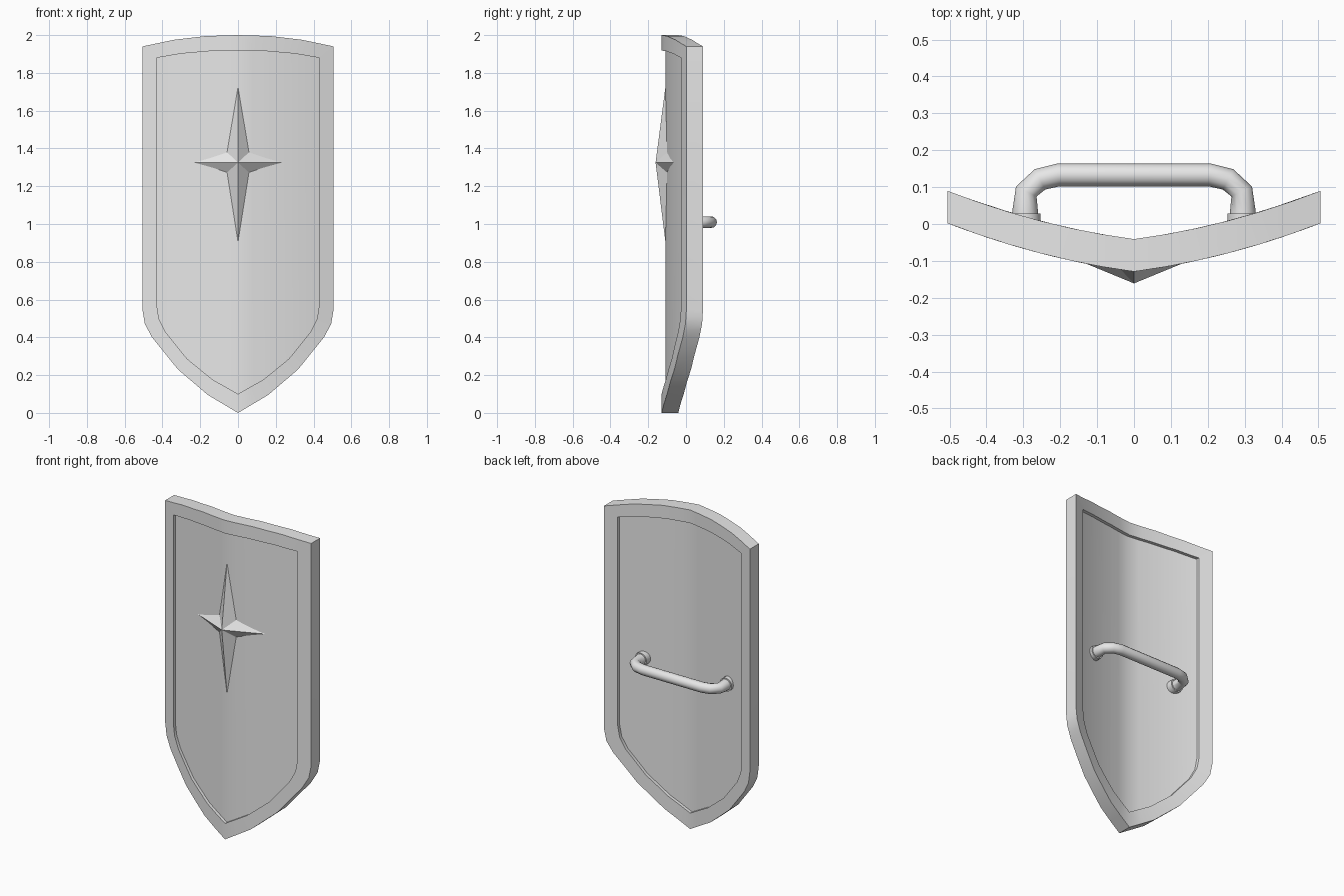
import bpy
import bmesh
import math

cube = bpy.data.objects.get("Cube")
if cube:
    bpy.data.objects.remove(cube, do_unlink=True)

steel = bpy.data.materials.new("plain_grey")
steel.use_nodes = True
GREY = (0.8, 0.8, 0.8, 1)
steel.diffuse_color = GREY
steel.node_tree.nodes["Principled BSDF"].inputs["Base Color"].default_value = GREY

THICK, RECESS = 0.088, 0.02


def front_y(x):
    """Front of the curved shield, with a soft crease down the middle."""
    return -0.129 + 0.131 * abs(x) + 0.253 * x * x


def finish(obj, smooth=True):
    if not obj.data.materials:
        obj.data.materials.append(steel)
    bpy.ops.object.select_all(action='DESELECT')
    obj.select_set(True)
    bpy.context.view_layer.objects.active = obj
    if smooth:
        bpy.ops.object.shade_smooth_by_angle(angle=math.radians(30))


def mesh_object(name, bm, smooth=True):
    bmesh.ops.recalc_face_normals(bm, faces=bm.faces[:])
    mesh = bpy.data.meshes.new(name)
    bm.to_mesh(mesh)
    bm.free()
    obj = bpy.data.objects.new(name, mesh)
    bpy.context.collection.objects.link(obj)
    finish(obj, smooth)
    return obj


def skin(name, sections, closed):
    """Join a row of equal cross-sections into one solid."""
    bm = bmesh.new()
    rings = [[bm.verts.new(p) for p in s] for s in sections]
    n = len(rings[0])
    pairs = list(zip(rings, rings[1:]))
    if closed:
        pairs.append((rings[-1], rings[0]))
    else:
        bm.faces.new(rings[0])
        bm.faces.new(rings[-1])
    for a, b in pairs:
        for i in range(n):
            j = (i + 1) % n
            bm.faces.new((a[i], a[j], b[j], b[i]))
    return mesh_object(name, bm)


def refine(points, steps=2):
    out = []
    for (x0, z0), (x1, z1) in zip(points, points[1:]):
        out += [(x0 + (x1 - x0) * k / steps, z0 + (z1 - z0) * k / steps)
                for k in range(steps)]
    return out + [points[-1]]


def height_at(x, points):
    for (x0, z0), (x1, z1) in zip(points, points[1:]):
        if x0 <= x <= x1:
            return z0 + (z1 - z0) * (x - x0) / (x1 - x0)
    return points[-1][1]


def mirrored(points):
    return points + [(-x, z) for x, z in points[-2:0:-1]]


# Half outlines: top edge and bottom edge, each from the middle outwards
outer_top = refine([(0, 2), (0.17, 1.995), (0.34, 1.975), (0.506, 1.94)])
outer_low = refine([(0, 0), (0.16, 0.095), (0.318, 0.23), (0.455, 0.4),
                    (0.493, 0.47), (0.506, 0.546)])
inner_top = refine([(0, 1.918), (0.15, 1.915), (0.3, 1.902), (0.43, 1.88)])
inner_low = refine([(0, 0.1), (0.137, 0.178), (0.27, 0.287), (0.385, 0.43),
                    (0.419, 0.5), (0.43, 0.57)])

# Raised rim
outer = mirrored(outer_top + outer_low[::-1])
inner = mirrored(inner_top + inner_low[::-1])
rim = []
for (xo, zo), (xi, zi) in zip(outer, inner):
    yo, yi = front_y(xo), front_y(xi)
    rim.append([(xo, yo, zo), (xi, yi, zi),
                (xi, yi + THICK, zi), (xo, yo + THICK, zo)])
skin("shield_rim", rim, True)

# Recessed panel
half = sorted({round(x, 4) for x, z in inner_top + inner_low})
panel = []
for x in [-v for v in half[:0:-1]] + half:
    y0 = front_y(x) + RECESS
    y1 = front_y(x) + THICK - RECESS
    low, top = height_at(abs(x), inner_low), height_at(abs(x), inner_top)
    panel.append([(x, y0, low), (x, y0, top), (x, y1, top), (x, y1, low)])
skin("shield_panel", panel, False)

# Four-pointed star
STAR_Z = 1.325
bm = bmesh.new()
star = [(0, 0.4), (0.058, 0.055), (0.235, 0), (0.058, -0.052),
        (0, -0.42), (-0.058, -0.052), (-0.235, 0), (-0.058, 0.055)]
edge = [bm.verts.new((x, front_y(x) + RECESS, STAR_Z + z)) for x, z in star]
apex = bm.verts.new((0, -0.161, STAR_Z))
base = bm.verts.new((0, -0.09, STAR_Z))
for i, v in enumerate(edge):
    w = edge[(i + 1) % len(edge)]
    bm.faces.new((v, w, apex))
    bm.faces.new((w, v, base))
mesh_object("star_ornament", bm, smooth=False)

# Handle tube: x, y and relative radius for one half
GRIP_Z = 1.01
bend = [(0.295, -0.01, 1.15), (0.295, 0.035, 1.12), (0.292, 0.088, 1),
        (0.255, 0.121, 1), (0.205, 0.133, 1)]
path = bend + [(-x, y, r) for x, y, r in bend[::-1]]
curve = bpy.data.curves.new("handle", 'CURVE')
curve.dimensions = '3D'
curve.bevel_depth = 0.031
curve.bevel_resolution = 4
curve.use_fill_caps = True
spline = curve.splines.new('POLY')
spline.points.add(len(path) - 1)
for point, (x, y, r) in zip(spline.points, path):
    point.co = (x, y, GRIP_Z, 1)
    point.radius = r
handle = bpy.data.objects.new("handle", curve)
bpy.context.collection.objects.link(handle)
finish(handle, smooth=False)
bpy.ops.object.convert(target='MESH')
handle = bpy.context.view_layer.objects.active
bpy.ops.object.shade_smooth_by_angle(angle=math.radians(50))

# Handle collars
for side, name in ((1, "left_collar"), (-1, "right_collar")):
    bpy.ops.mesh.primitive_cylinder_add(
        vertices=16, radius=0.042, depth=0.05,
        location=(side * 0.295, 0.004, GRIP_Z), rotation=(math.pi / 2, 0, 0))
    collar = bpy.context.object
    collar.name = name
    finish(collar)
